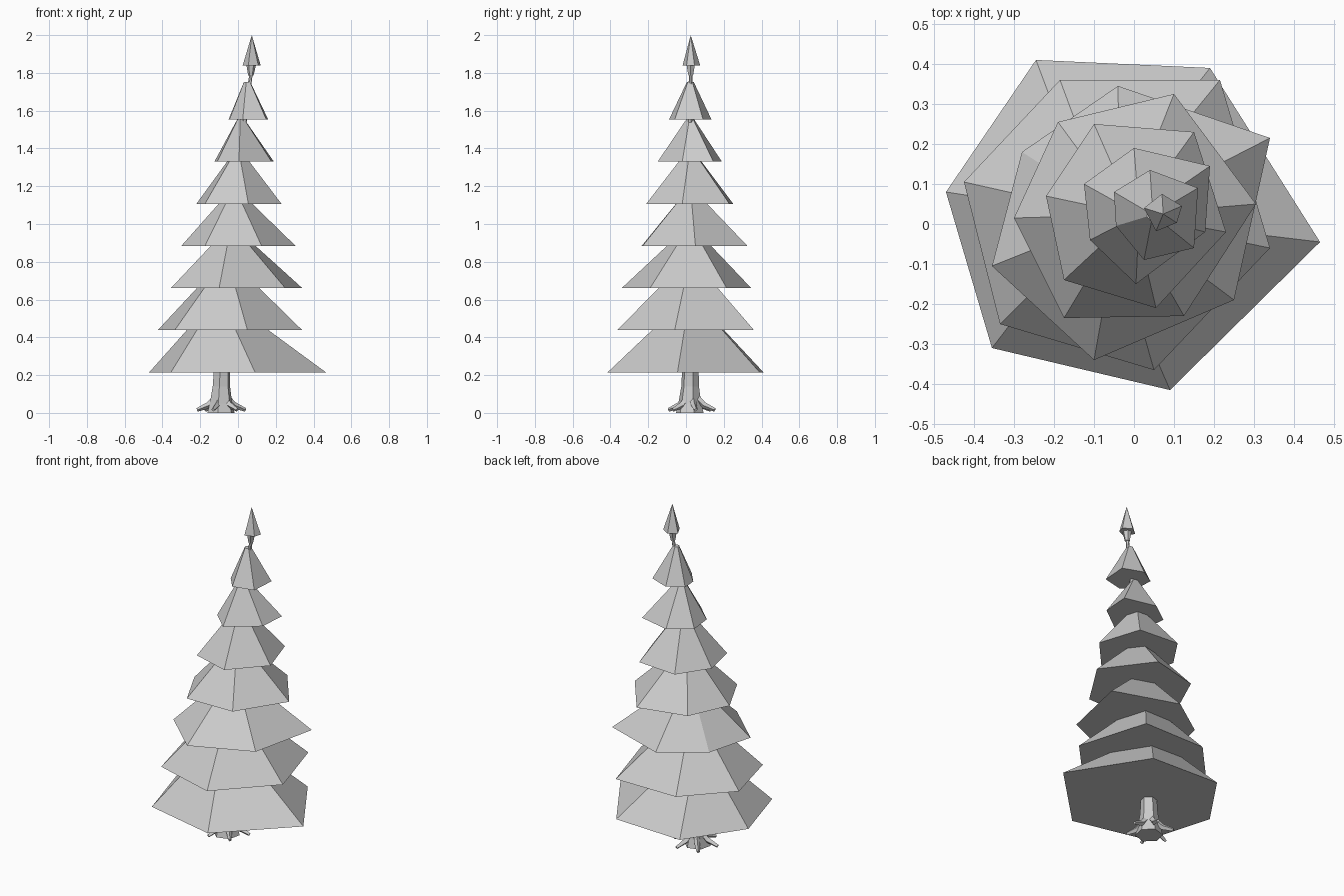
import bpy, bmesh, math
from mathutils import Vector

if "Cube" in bpy.data.objects:
    bpy.data.objects.remove(bpy.data.objects["Cube"])

mat = bpy.data.materials.new("light grey")
mat.diffuse_color = (0.6, 0.6, 0.6, 1)
mat.use_nodes = True
mat.node_tree.nodes["Principled BSDF"].inputs["Base Color"].default_value = mat.diffuse_color


def finish(bm, name):
    bmesh.ops.recalc_face_normals(bm, faces=bm.faces)
    me = bpy.data.meshes.new(name)
    bm.to_mesh(me)
    bm.free()
    me.materials.append(mat)
    ob = bpy.data.objects.new(name, me)
    bpy.context.collection.objects.link(ob)
    return ob


def loft(name, rings):
    """Closed flat-shaded skin over rings of equal point count."""
    bm = bmesh.new()
    loops = [[bm.verts.new(p) for p in r] for r in rings]
    n = len(loops[0])
    for a, b in zip(loops, loops[1:]):
        for i in range(n):
            j = (i + 1) % n
            bm.faces.new((a[i], a[j], b[j], b[i]))
    bm.faces.new(loops[0])
    bm.faces.new(loops[-1])
    return finish(bm, name)


def ring(x, y, z, r, n=6, turn=0.0):
    return [(x + r * math.cos(turn + math.tau * i / n),
             y + r * math.sin(turn + math.tau * i / n), z) for i in range(n)]


# Foliage tiers: uneven outlines seen from above, evenly stacked
outlines = [
    [(-.245, .41), (.19, .39), (.465, -.045), (.09, -.415), (-.355, -.31), (-.47, .08)],
    [(-.185, .36), (.215, .36), (.34, -.06), (.05, -.365), (-.335, -.25), (-.425, .105)],
    [(-.04, .345), (.34, .215), (.25, -.19), (-.1, -.34), (-.355, -.105), (-.28, .18)],
    [(-.19, .255), (.1, .325), (.305, .05), (.125, -.23), (-.175, -.235), (-.3, .015)],
    [(-.1, .25), (.15, .23), (.23, -.02), (.055, -.21), (-.22 + .045, -.14), (-.22, .07)],
    [(0, .19), (.19, .145), (.178, -.02), (.005, -.15), (-.11, -.04), (-.125, .1)],
    [(.04, .135), (.16, .09), (.15, -.06), (.025, -.09), (-.045, -.005), (-.05, .08)],
]
tips = [(-.10, .63), (-.06, .83), (-.035, 1.0), (-.02, 1.2), (0, 1.41), (.013, 1.585), (.047, 1.79)]


def tier(name, outline, z, tip, cut):
    """Pyramid on an outline, its point trimmed at a fraction of the height."""
    base = [Vector((x, y, z)) for x, y in outline]
    loft(name, [base, [p.lerp(Vector(tip), cut) for p in base]])


for i, (o, (tx, tz)) in enumerate(zip(outlines, tips)):
    z = 0.215 + 0.223 * i
    cut = min(0.9, (0.235 if i < 6 else 0.2) / (tz - z))
    tier(f"foliage_tier_{i + 1}", o, z, (tx, 0.023, tz), cut)

# Pointed crown and its small stalk
tier("crown", [(.07, .075), (.12, .045), (.107, .003), (.055, -.018), (.025, .04)],
     1.84, (.073, .025, 2.0), .98)
loft("crown_stalk", [ring(.068, .025, 1.785, .014), ring(.07, .025, 1.845, .026)])

# Leaning trunk, flared at the foot
loft("trunk", [ring(x, y, z, r, 6, .3) for x, y, z, r in [
    (-.09, .02, 0, .075), (-.09, .02, .05, .062), (-.088, .022, .14, .048),
    (-.085, .023, .22, .045), (-.04, .023, .8, .035), (.01, .023, 1.4, .02),
    (.055, .023, 1.7, .011), (.07, .025, 1.8, .009)]])

# Roots spreading over the ground
for k in range(6):
    a = math.radians(10 + 60 * k)
    out, side = Vector((math.cos(a), math.sin(a), 0)), Vector((-math.sin(a), math.cos(a), 0))
    c = Vector((-.088, .03, 0))
    rings = []
    for d, z, w in [(.03, .08, .018), (.07, .04, .016), (.13, .016, .009)]:
        p = c + out * d + Vector((0, 0, z))
        u = Vector((0, 0, w)) + out * w * .4
        rings.append([p + side * w, p + u, p - side * w, p - u])
    loft(f"root_{k + 1}", rings)
